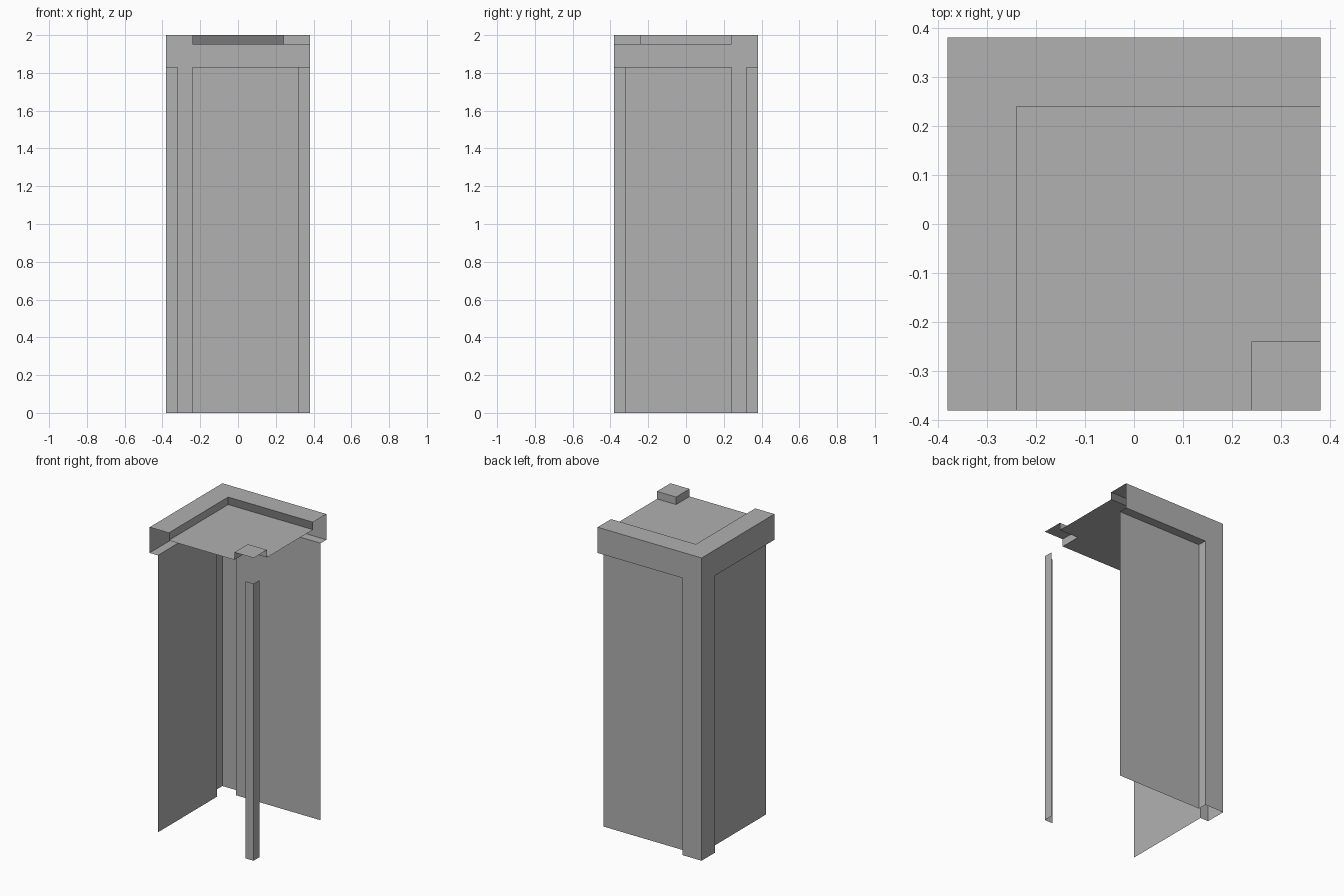
import bpy

if "Cube" in bpy.data.objects:
    bpy.data.objects.remove(bpy.data.objects["Cube"])

# Plan distances: outer face, trim edge, recessed panel; heights: frieze bottom, roof deck, top
O, T, P = 0.38, 0.24, 0.32
H_FRIEZE, H_DECK, H_TOP = 1.83, 1.95, 2.0


def material(name, v):
    m = bpy.data.materials.new(name)
    m.diffuse_color = (v, v, v, 1)
    m.use_nodes = True
    m.node_tree.nodes["Principled BSDF"].inputs["Base Color"].default_value = m.diffuse_color
    return m


GREY = material("grey", 0.44)
DARK = material("dark_grey", 0.19)


def make(name, verts, faces, mat=GREY):
    me = bpy.data.meshes.new(name)
    me.from_pydata(verts, [], faces)
    me.materials.append(mat)
    me.update()
    ob = bpy.data.objects.new(name, me)
    bpy.context.collection.objects.link(ob)
    return ob


def wall(name, path, z0, z1, mat=GREY):
    """Open strip: a plan path raised from z0 to z1."""
    n = len(path)
    verts = [(x, y, z0) for x, y in path] + [(x, y, z1) for x, y in path]
    return make(name, verts, [(i, i + 1, n + i + 1, n + i) for i in range(n - 1)], mat)


def plate(name, outline, z):
    """Flat horizontal polygon."""
    return make(name, [(x, y, z) for x, y in outline], [tuple(range(len(outline)))])


def swap(path):
    """Mirror across the plan diagonal (back side <-> left side)."""
    return [(-y, -x) for x, y in reversed(path)]


# Recessed panels and the soffits above them, back and left
panel = [(O, P), (-T, P)]
soffit = [(-T, P), (-T, O), (O, O), (O, P)]
for side, f in (("back", list), ("left", swap)):
    wall(side + "_panel", f(panel), 0, H_FRIEZE)
    plate(side + "_soffit", f(soffit), H_FRIEZE)

# Full corner post, back left, with its returns
wall("corner_post", [(-T, P), (-T, O), (-O, O), (-O, T), (-P, T)], 0, H_FRIEZE)

# Slim angle post, front right
wall("slim_post", [(P, -O), (O, -O), (O, -P)], 0, H_FRIEZE)

# Raised rim: outer frieze, top face and inner steps (the back one darker)
wall("rim_outer", [(O, O), (-O, O), (-O, -O)], H_FRIEZE, H_TOP)
plate("rim_top", [(-O, -O), (-T, -O), (-T, T), (O, T), (O, O), (-O, O)], H_TOP)
wall("left_rim_step", [(-T, -O), (-T, T)], H_DECK, H_TOP)
wall("back_rim_step", [(-T, T), (O, T)], H_DECK, H_TOP, DARK)

# Roof deck, notched for the corner cap
plate("roof_deck", [(-T, -O), (T, -O), (T, -T), (O, -T), (O, T), (-T, T)], H_DECK)

# Corner cap, front right
wall("cap_sides", [(O, -T), (T, -T), (T, -O)], H_DECK, H_TOP)
plate("cap_top", [(T, -O), (O, -O), (O, -T), (T, -T)], H_TOP)
